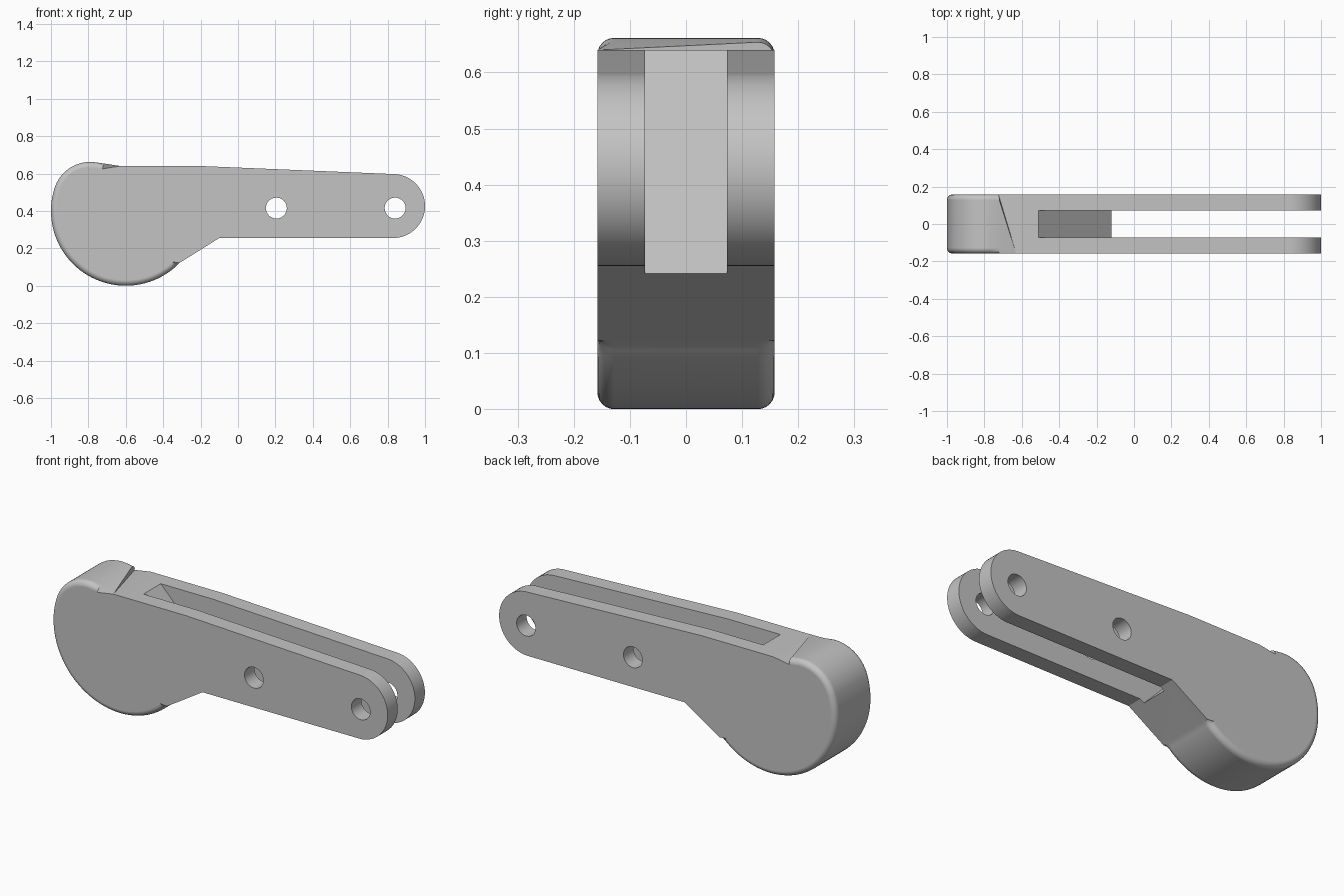
import bpy, bmesh
from math import radians, cos, sin

if "Cube" in bpy.data.objects:
    bpy.data.objects.remove(bpy.data.objects["Cube"], do_unlink=True)

HALF_WIDTH = 0.158
SLOT_HALF = 0.073
FILLET = 0.03


def arc(cx, cz, r, start, end, steps):
    """Points on an arc in the xz plane, angles in degrees."""
    angles = [radians(start + (end - start) * i / steps) for i in range(steps + 1)]
    return [(cx + r * cos(a), cz + r * sin(a)) for a in angles]


def prism(name, points, half, rim=None):
    """Extrude an xz profile along y; round both edges over the rim index range."""
    bm = bmesh.new()
    sides = [[bm.verts.new((x, y, z)) for x, z in points] for y in (-half, half)]
    front, back = sides
    bm.faces.new(front)
    bm.faces.new(back[::-1])
    n = len(points)
    for i in range(n):
        j = (i + 1) % n
        bm.faces.new((front[j], front[i], back[i], back[j]))
    bmesh.ops.recalc_face_normals(bm, faces=bm.faces[:])
    if rim:
        edges = [bm.edges.get((s[i], s[i + 1])) for s in sides for i in range(*rim)]
        bmesh.ops.bevel(bm, geom=edges, offset=FILLET, segments=6, profile=0.5,
                        affect='EDGES', clamp_overlap=False)
    mesh = bpy.data.meshes.new(name)
    bm.to_mesh(mesh)
    bm.free()
    obj = bpy.data.objects.new(name, mesh)
    bpy.context.collection.objects.link(obj)
    return obj


# Lever outline: arm underside, round tip, top edge, then the rounded head
arm = [(-0.10, 0.255)] + arc(0.829, 0.426, 0.171, -90, 87.6, 28)
arm += [(-0.20, 0.64), (-0.63, 0.64)]
head_x, head_z, head_r, nose_r = -0.6, 0.4, 0.4, 0.2
blend = 162
nose_x = head_x + (head_r - nose_r) * cos(radians(blend))
nose_z = head_z + (head_r - nose_r) * sin(radians(blend))
head = [(-0.72, 0.654)] + arc(nose_x, nose_z, nose_r, 84, blend, 16)
head += arc(head_x, head_z, head_r, blend, 316, 44)[1:]
lever = prism("lever_body", arm + head, HALF_WIDTH,
              rim=(len(arm), len(arm) + len(head) - 1))

# Fork slot with a sloping inner end, and two pin holes
cutters = [prism("slot_cutter",
                 [(-0.705, 0.84), (0.075, 0.04), (1.2, 0.04), (1.2, 0.84)], SLOT_HALF)]
for x in (0.205, 0.84):
    cutters.append(prism("pin_hole_cutter", arc(x, 0.415, 0.056, 0, 348.75, 31), 0.3))

bpy.ops.object.select_all(action='DESELECT')
bpy.context.view_layer.objects.active = lever
lever.select_set(True)
for cutter in cutters:
    cutter.hide_render = True
    cut = lever.modifiers.new("cut", 'BOOLEAN')
    cut.operation = 'DIFFERENCE'
    cut.solver = 'EXACT'
    cut.object = cutter
    bpy.ops.object.modifier_apply(modifier=cut.name)
    bpy.data.objects.remove(cutter, do_unlink=True)

# Plain grey finish
grey = bpy.data.materials.new("plain_grey")
grey.use_nodes = True
colour = (0.55, 0.55, 0.55, 1)
grey.diffuse_color = colour
grey.node_tree.nodes["Principled BSDF"].inputs["Base Color"].default_value = colour
lever.data.materials.clear()
lever.data.materials.append(grey)

# Smooth curves, crisp corners and truly flat cheeks
bpy.ops.object.shade_smooth_by_angle(angle=radians(25))
flat = lever.modifiers.new("flat_cheeks", 'WEIGHTED_NORMAL')
flat.keep_sharp = True
